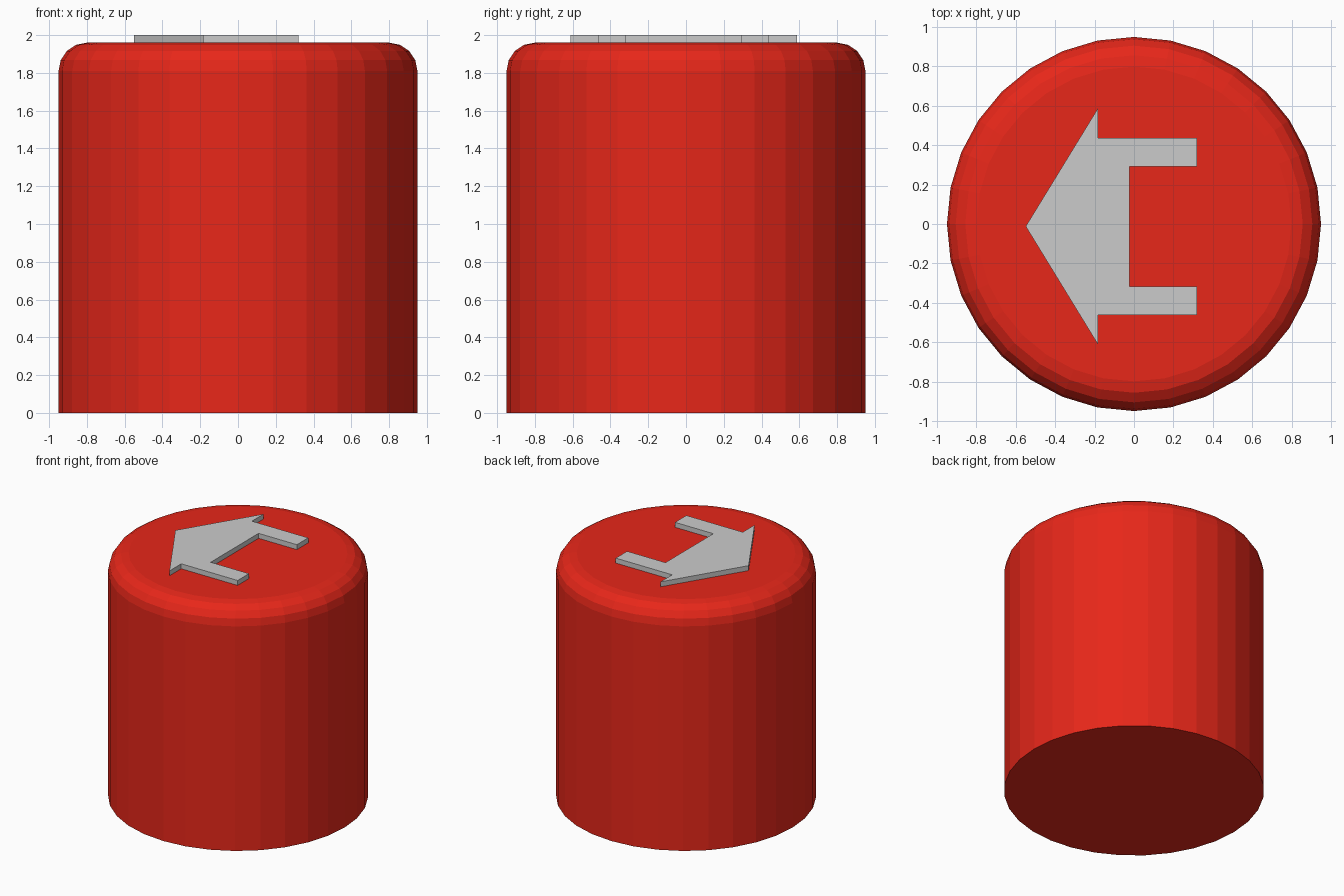
import bpy, bmesh
from mathutils import Matrix

if "Cube" in bpy.data.objects:
    bpy.data.objects.remove(bpy.data.objects["Cube"])

RADIUS, TOP, SIDES = 0.95, 1.96, 32


def finish(bm, name, color=None):
    bmesh.ops.recalc_face_normals(bm, faces=bm.faces)
    mesh = bpy.data.meshes.new(name)
    bm.to_mesh(mesh)
    bm.free()
    obj = bpy.data.objects.new(name, mesh)
    bpy.context.collection.objects.link(obj)
    if color:
        mat = bpy.data.materials.new(name + "_paint")
        mat.diffuse_color = color
        mat.use_nodes = True
        mat.node_tree.nodes["Principled BSDF"].inputs["Base Color"].default_value = mat.diffuse_color
        mesh.materials.append(mat)
    return obj


# Button body: flat-shaded cylinder with a rounded top rim
bm = bmesh.new()
bmesh.ops.create_cone(bm, cap_ends=True, segments=SIDES, radius1=RADIUS,
                      radius2=RADIUS, depth=TOP,
                      matrix=Matrix.Translation((0, 0, TOP / 2)))
rim = [e for e in bm.edges if all(v.co.z > TOP - 0.01 for v in e.verts)]
bmesh.ops.bevel(bm, geom=rim, offset=0.15, offset_type='OFFSET', segments=4,
                profile=0.5, affect='EDGES')
finish(bm, "button_body", (0.8, 0.02, 0.01, 1))

# Raised arrow: half outline mirrored about its centre line, then extruded
MID = -0.012
half = [(-0.183, 0.60), (-0.183, 0.45), (0.32, 0.45), (0.32, 0.305), (-0.022, 0.305)]
outline = [(-0.55, 0)] + half + [(x, -y) for x, y in reversed(half)]
bm = bmesh.new()
face = bm.faces.new([bm.verts.new((x, y + MID, TOP - 0.02)) for x, y in outline])
ext = bmesh.ops.extrude_face_region(bm, geom=[face], use_keep_orig=True)
for v in ext["geom"]:
    if isinstance(v, bmesh.types.BMVert):
        v.co.z = 2.0
finish(bm, "raised_arrow")
